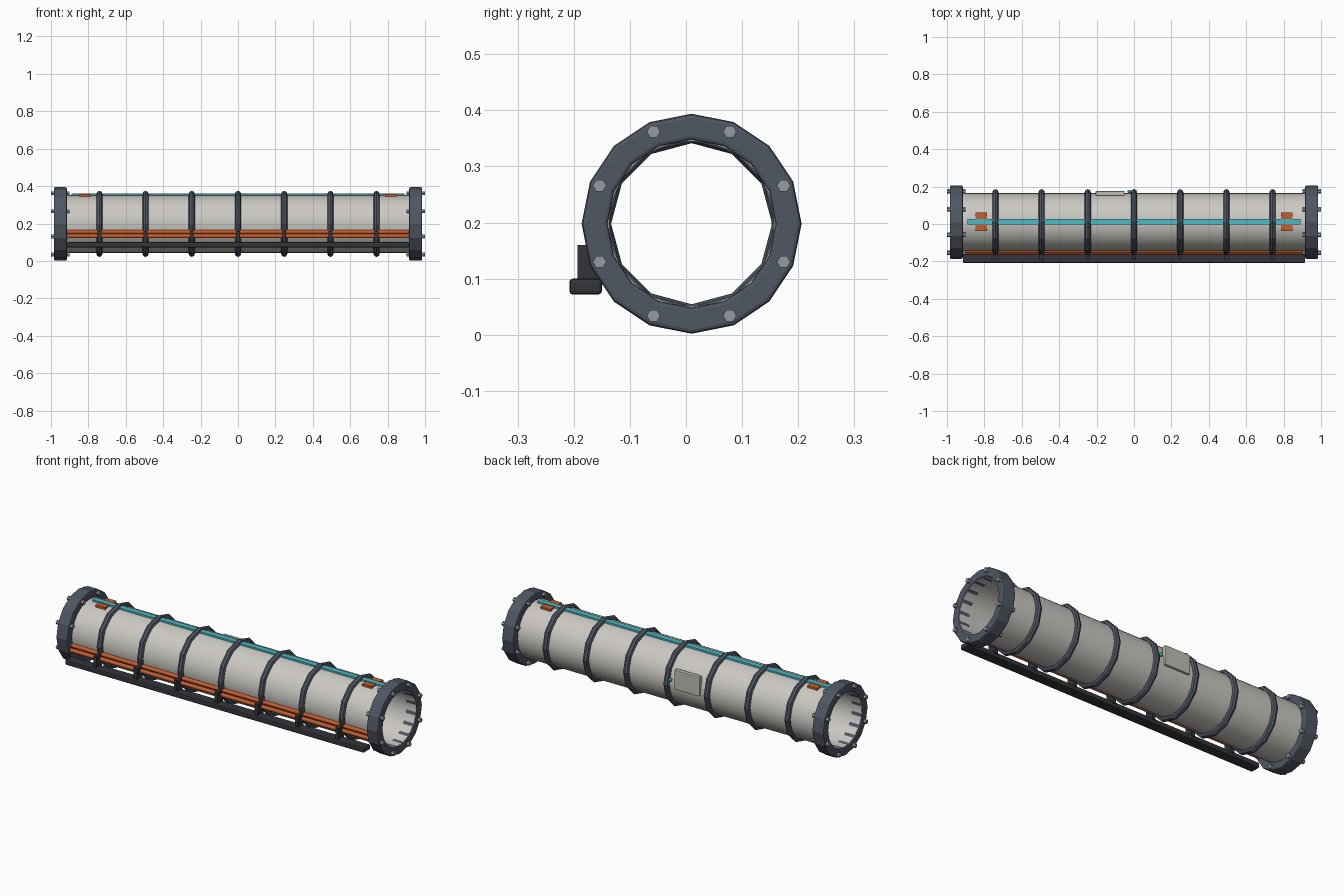
import bpy, bmesh, math
from mathutils import Vector

cube = bpy.data.objects.get("Cube")
if cube:
    bpy.data.objects.remove(cube, do_unlink=True)

AXIS_Y, AXIS_Z = 0.01, 0.198
RIB_X = [i * 0.247 for i in range(-3, 4)]


def material(name, r, g, b):
    m = bpy.data.materials.new(name)
    m.use_nodes = True
    m.diffuse_color = (r, g, b, 1)
    bsdf = next(n for n in m.node_tree.nodes if n.type == 'BSDF_PRINCIPLED')
    bsdf.inputs["Base Color"].default_value = (r, g, b, 1)
    bsdf.inputs["Roughness"].default_value = 0.6
    return m


pale = material("pale grey", 0.60, 0.58, 0.54)
slate = material("slate", 0.08, 0.095, 0.125)
charcoal = material("charcoal", 0.032, 0.036, 0.042)
orange = material("orange", 0.56, 0.11, 0.025)
teal = material("teal", 0.07, 0.50, 0.56)
steel = material("steel", 0.30, 0.33, 0.37)
panel_grey = material("panel grey", 0.52, 0.51, 0.46)
green = material("green", 0.03, 0.36, 0.30)


def finish(name, mat, smooth=False, bevel=0):
    ob = bpy.context.object
    ob.name = name
    ob.data.materials.clear()
    ob.data.materials.append(mat)
    if bevel:
        mod = ob.modifiers.new("Bevel", 'BEVEL')
        mod.width, mod.segments = bevel, 2
        mod.limit_method, mod.angle_limit = 'ANGLE', math.radians(50)
    if smooth:
        bpy.ops.object.shade_smooth_by_angle(angle=math.radians(40))
    return ob


def box(name, mat, low, high, bevel=0):
    low, high = Vector(low), Vector(high)
    bpy.ops.mesh.primitive_cube_add(size=1, location=(low + high) / 2)
    bpy.context.object.scale = high - low
    bpy.ops.object.transform_apply(location=False, rotation=False, scale=True)
    return finish(name, mat, bevel=bevel)


def rod(name, mat, x, y, z, radius, length, sides, smooth=False):
    bpy.ops.mesh.primitive_cylinder_add(vertices=sides, radius=radius, depth=length,
                                        location=(x, y, z), rotation=(0, math.pi / 2, 0))
    return finish(name, mat, smooth)


def ring(name, mat, x, outer, inner, length, sides, smooth=False, bevel=0):
    """Hollow cylinder along x, centred on the pipe axis."""
    bm = bmesh.new()
    corners = [(-length / 2, outer), (length / 2, outer), (length / 2, inner), (-length / 2, inner)]
    loops = []
    for i in range(sides):
        a = math.tau * i / sides
        loops.append([bm.verts.new((dx, r * math.sin(a), r * math.cos(a))) for dx, r in corners])
    for i in range(sides):
        a, b = loops[i], loops[(i + 1) % sides]
        for j in range(4):
            k = (j + 1) % 4
            bm.faces.new((a[j], a[k], b[k], b[j]))
    bmesh.ops.recalc_face_normals(bm, faces=bm.faces)
    mesh = bpy.data.meshes.new(name)
    bm.to_mesh(mesh)
    bm.free()
    ob = bpy.data.objects.new(name, mesh)
    bpy.context.collection.objects.link(ob)
    ob.location = (x, AXIS_Y, AXIS_Z)
    bpy.ops.object.select_all(action='DESELECT')
    ob.select_set(True)
    bpy.context.view_layer.objects.active = ob
    return finish(name, mat, smooth, bevel)


# Main pipe
ring("pipe", pale, 0, 0.155, 0.147, 1.96, 32, smooth=True)

# End flanges with through bolts
for side, label in ((-1, "right"), (1, "left")):
    ring(f"flange_{label}", slate, side * 0.95, 0.196, 0.149, 0.07, 16, bevel=0.007)
    for i in range(8):
        a = math.tau * (i + 0.5) / 8
        rod(f"bolt_{label}_{i + 1}", steel, side * 0.95, AXIS_Y + 0.1775 * math.sin(a),
            AXIS_Z + 0.1775 * math.cos(a), 0.012, 0.10, 6)
    # Strip clip
    box(f"strip_clip_{label}", orange, (side * 0.817 - 0.03, -0.038, 0.345),
        (side * 0.817 + 0.03, 0.062, 0.357))

# Ribs and the rail brackets beside them
for i, x in enumerate(RIB_X):
    bpy.ops.mesh.primitive_torus_add(major_segments=12, minor_segments=8, major_radius=0.16,
                                     minor_radius=0.0165, location=(x, AXIS_Y, AXIS_Z),
                                     rotation=(0, math.pi / 2, 0))
    finish(f"rib_{i + 1}", slate)
    box(f"rail_bracket_{i + 1}", charcoal, (x - 0.01, -0.193, 0.09), (x + 0.01, -0.145, 0.16))

# Service rail and twin conduits along the front
box("service_rail", charcoal, (-0.915, -0.208, 0.072), (0.915, -0.15, 0.10), bevel=0.006)
rod("upper_conduit", orange, 0, -0.144, 0.155, 0.011, 1.84, 12, smooth=True)
rod("lower_conduit", orange, 0, -0.154, 0.133, 0.011, 1.84, 12, smooth=True)

# Marker strip along the top
box("marker_strip", teal, (-0.89, -0.003, 0.348), (0.89, 0.027, 0.361))

# Access panel and indicator at the back
box("access_panel", panel_grey, (-0.205, 0.152, 0.182), (-0.05, 0.176, 0.29), bevel=0.004)
bpy.ops.mesh.primitive_uv_sphere_add(segments=12, ring_count=8, radius=0.01,
                                     location=(-0.025, 0.173, 0.228))
finish("indicator", green, smooth=True)
